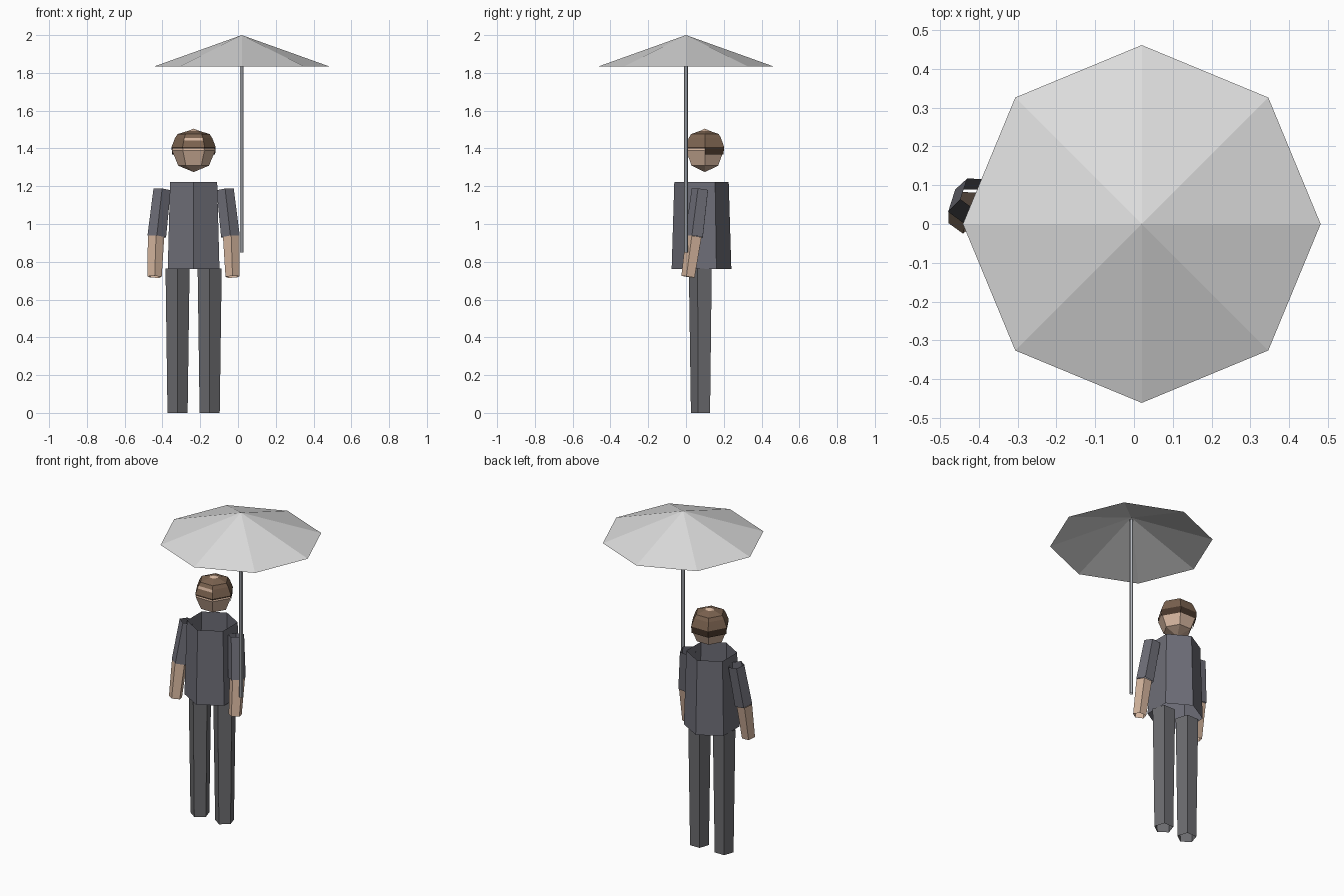
import bpy, bmesh, math
from mathutils import Vector

if "Cube" in bpy.data.objects:
    bpy.data.objects.remove(bpy.data.objects["Cube"])

CX, CY = -0.235, 0.082   # centre line of the figure


def material(name, rgb):
    m = bpy.data.materials.new(name)
    m.diffuse_color = (*rgb, 1)
    m.use_nodes = True
    m.node_tree.nodes["Principled BSDF"].inputs["Base Color"].default_value = m.diffuse_color
    return m


jacket = material("jacket grey", (0.155, 0.155, 0.185))
trousers = material("trouser grey", (0.15, 0.15, 0.16))
skin = material("skin", (0.66, 0.46, 0.34))
hair = material("brown hair", (0.2, 0.125, 0.08))
dark_hair = material("dark brown hair", (0.06, 0.035, 0.022))
canopy_grey = material("canopy grey", (0.72, 0.72, 0.72))
metal = material("pole metal", (0.5, 0.52, 0.56))


def loft(name, rings, n, mats, phase=0.0, axis=(0, 0, 1), rule=None, keep=None):
    """Open n-sided tube through rings (centre, radius); radius 0 makes a tip.
    The first corner points to the front, turned by phase."""
    q = Vector((0, 0, 1)).rotation_difference(Vector(axis).normalized())
    bm = bmesh.new()
    loops = []
    for c, r in rings:
        if r == 0:
            loops.append([bm.verts.new(c)] * n)
            continue
        loop = []
        for i in range(n):
            a = phase - math.pi / 2 + 2 * math.pi * i / n
            loop.append(bm.verts.new(Vector(c) + q @ Vector((r * math.cos(a), r * math.sin(a), 0))))
        loops.append(loop)
    for k, (lo, hi) in enumerate(zip(loops, loops[1:])):
        for i in range(n):
            j = (i + 1) % n
            corners = list(dict.fromkeys((lo[i], lo[j], hi[j], hi[i])))
            f = bm.faces.new(corners)
            f.normal_update()
            if rule:
                f.material_index = rule(k, f.normal)
    if keep:
        bmesh.ops.delete(bm, geom=[f for f in bm.faces if not keep(f.normal)], context='FACES')
    me = bpy.data.meshes.new(name)
    bm.to_mesh(me)
    bm.free()
    for m in mats:
        me.materials.append(m)
    ob = bpy.data.objects.new(name, me)
    bpy.context.collection.objects.link(ob)
    return ob


# umbrella
loft("umbrella_canopy", [((0.02, 0, 1.835), 0.461), ((0.02, 0, 2.0), 0)], 8, [canopy_grey])
loft("umbrella_pole", [((0.02, 0, 0.85), 0.011), ((0.02, 0, 1.985), 0.011)], 6, [metal])

# torso: six-sided open tube
loft("torso", [((CX, CY, 0.762), 0.158), ((CX, CY, 1.222), 0.144)], 6, [jacket])

# limbs: five-sided tubes on both sides
for s, side in ((-1, "left"), (1, "right")):
    x = CX + s * 0.085
    loft(side + "_leg", [((x, CY, 0), 0.056), ((x, CY, 0.765), 0.067)], 5, [trousers])
    shoulder = Vector((CX + s * 0.167, 0.078, 1.182))
    elbow = Vector((CX + s * 0.195, 0.047, 0.933))
    loft(side + "_sleeve", [(elbow, 0.052), (shoulder, 0.048)], 5, [jacket], axis=shoulder - elbow)
    wrist = Vector((CX + s * 0.206, 0.014, 0.72))
    top = Vector((CX + s * 0.199, 0.045, 0.935))
    loft(side + "_forearm", [(wrist, 0.039), (top, 0.046)], 5, [skin], axis=top - wrist)

# head: coarse six-sided ball with a flat face
HY, HZ, R = 0.1, 1.39, 0.115
FLAT = math.pi / 6
ball = []
for k in range(5):
    t = math.pi * k / 4
    r = R * math.sin(t) if 0 < k < 4 else 0
    ball.append(((CX, HY, HZ - R * math.cos(t)), r))
loft("head", ball, 6, [skin], FLAT)

# hair cap with a light forehead strip at the front
cap = [(1.408, 0.117), (1.441, 0.104), (1.456, 0.098), (1.476, 0.085), (1.502, 0)]
loft("hair_cap", [((CX, HY, z), r) for z, r in cap], 6, [hair, skin], FLAT,
     rule=lambda k, n: 1 if k == 1 and n.y < -0.6 else 0)

# dark hair edge: deep at the back, thin at the front
loft("hair_back", [((CX, HY, 1.368), 0.114), ((CX, HY, 1.408), 0.117)], 6, [dark_hair], FLAT,
     keep=lambda n: n.y > 0.1)
loft("hair_front_edge", [((CX, HY, 1.399), 0.116), ((CX, HY, 1.408), 0.117)], 6, [dark_hair], FLAT,
     keep=lambda n: n.y < -0.1)
